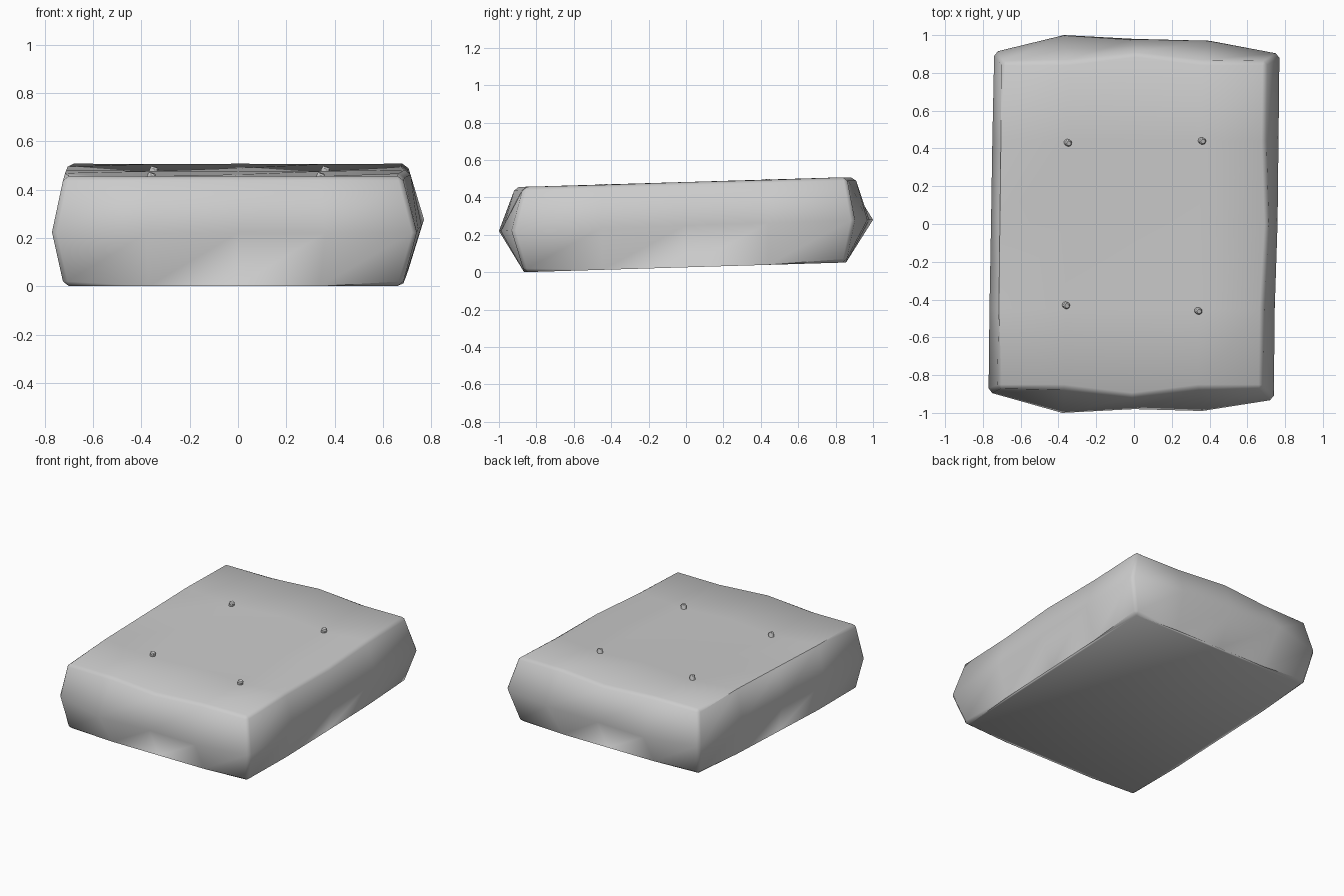
import bpy, bmesh
from mathutils import Vector

if "Cube" in bpy.data.objects:
    bpy.data.objects.remove(bpy.data.objects["Cube"])

XS = [-0.71, -0.36, 0.0, 0.35, 0.69]
YS = [-0.87, -0.45, 0.0, 0.44, 0.86]
BUTTONS = [(-0.35, 0.43), (0.36, 0.44), (-0.36, -0.43), (0.34, -0.46)]

# Widest outline of the side wall, anticlockwise from the front left corner
BELLY = [(-0.77, -0.89), (-0.38, -1.0), (0, -0.98), (0.36, -0.99), (0.74, -0.93),
         (0.745, -0.45), (0.76, 0), (0.765, 0.44), (0.77, 0.90),
         (0.40, 0.97), (0, 0.98), (-0.37, 1.0), (-0.74, 0.91),
         (-0.75, 0.44), (-0.757, 0), (-0.765, -0.44)]
RING = ([(i, 0) for i in range(4)] + [(4, j) for j in range(4)]
        + [(i, 4) for i in range(4, 0, -1)] + [(0, j) for j in range(4, 0, -1)])
CORNERS = (0, 4, 8, 12)


def tilt(y):
    return 0.03 * y


# Cushion: dimpled top, bulging sides, flat base
bm = bmesh.new()
top = {}
for i, x in enumerate(XS):
    for j, y in enumerate(YS):
        z = 0.487 + tilt(y)
        px, py = x + 0.012 * y, y
        if i in (1, 3) and j in (1, 3):
            z -= 0.03
        elif 0 < i < 4 and 0 < j < 4:
            z -= 0.006
        if i == 2 and j in (0, 4):
            py *= 1.05
        if i == 4 and j == 2:
            px += 0.02
        top[i, j] = bm.verts.new((px, py, z))
belly = [bm.verts.new((x, y, 0.255 + tilt(y))) for x, y in BELLY]
base = []
for i, j in RING:
    y = YS[j] * 0.995
    base.append(bm.verts.new((XS[i] + 0.012 * y, y, 0.031 + tilt(y))))
for i in range(4):
    for j in range(4):
        bm.faces.new((top[i, j], top[i + 1, j], top[i + 1, j + 1], top[i, j + 1]))
rim = [top[k] for k in RING]
for k in range(16):
    n = (k + 1) % 16
    bm.faces.new((belly[k], belly[n], rim[n], rim[k]))
    bm.faces.new((base[k], base[n], belly[n], belly[k]))
bm.faces.new(base[::-1])

# Soften the rims and upright corners
edges = []
for loop in (rim, base):
    edges += [bm.edges.get((loop[k], loop[(k + 1) % 16])) for k in range(16)]
for c in CORNERS:
    edges += [bm.edges.get((rim[c], belly[c])), bm.edges.get((belly[c], base[c]))]
bmesh.ops.bevel(bm, geom=edges, offset=0.02, segments=1, affect='EDGES',
                clamp_overlap=True)
bmesh.ops.recalc_face_normals(bm, faces=bm.faces)
low = min(v.co.z for v in bm.verts)
bmesh.ops.translate(bm, verts=bm.verts, vec=Vector((0, 0, -low)))
for f in bm.faces:
    f.smooth = True
mesh = bpy.data.meshes.new("cushion")
bm.to_mesh(mesh)
bm.free()
cushion = bpy.data.objects.new("cushion", mesh)
bpy.context.collection.objects.link(cushion)

# Tufting buttons resting in the dimples
for n, (x, y) in enumerate(BUTTONS):
    bpy.ops.mesh.primitive_cylinder_add(vertices=6, radius=0.02, depth=0.04,
                                        location=(x, y, 0.467 + tilt(y) - low),
                                        rotation=(0.25, 0.2, 0.4))
    button = bpy.context.object
    button.name = f"tuft_button_{n + 1}"
    bevel = button.modifiers.new("rounding", 'BEVEL')
    bevel.width = 0.006
    bevel.segments = 1
